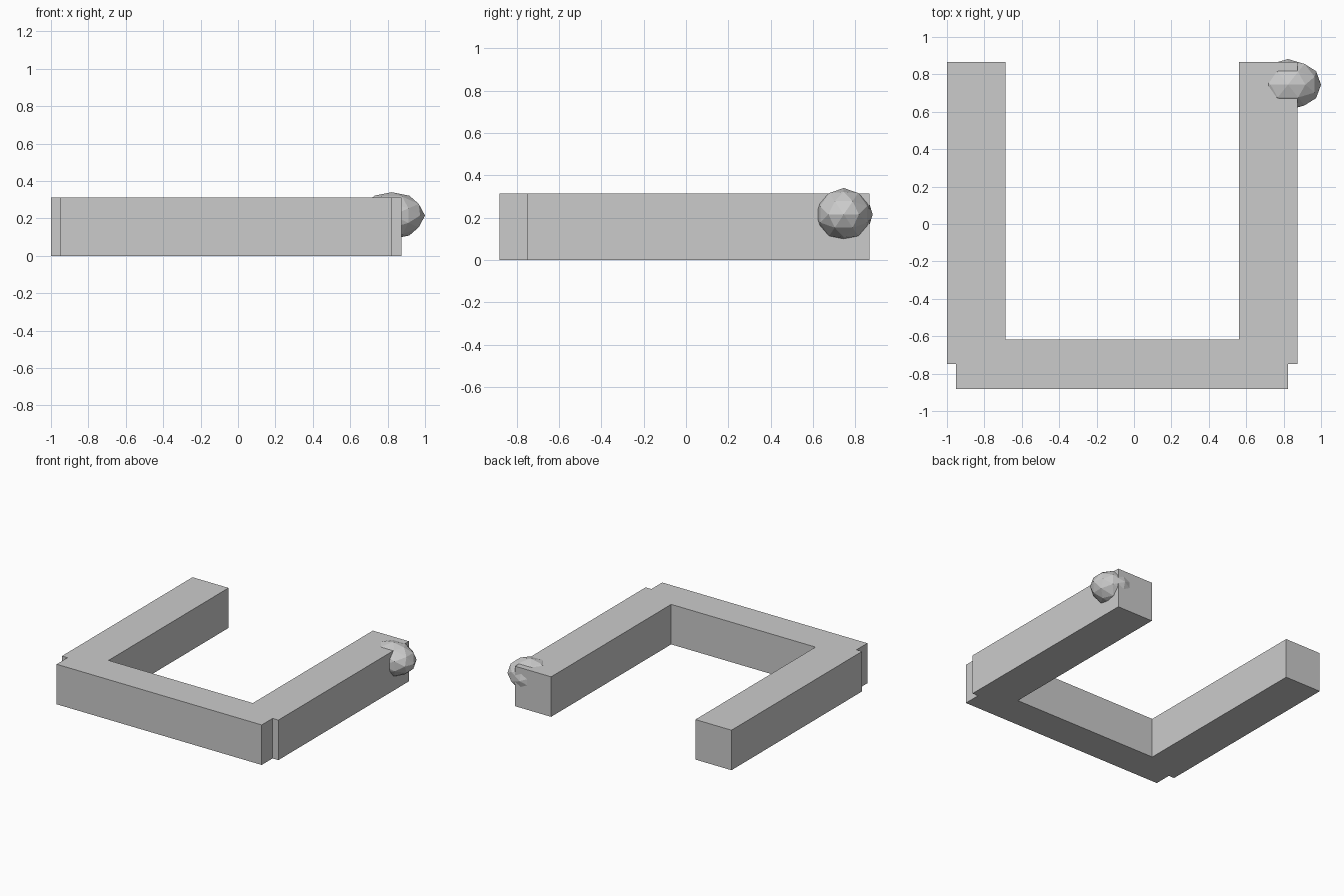
import bpy, bmesh
from itertools import combinations
from mathutils import Vector

if "Cube" in bpy.data.objects:
    bpy.data.objects.remove(bpy.data.objects["Cube"])

HEIGHT = 0.313


def finish(bm, name):
    mesh = bpy.data.meshes.new(name)
    bmesh.ops.recalc_face_normals(bm, faces=bm.faces)
    bm.to_mesh(mesh)
    bm.free()
    obj = bpy.data.objects.new(name, mesh)
    bpy.context.collection.objects.link(obj)
    return obj


def box(name, lo, hi):
    lo, hi = Vector(lo), Vector(hi)
    bm = bmesh.new()
    bmesh.ops.create_cube(bm, size=1)
    bmesh.ops.scale(bm, vec=hi - lo, verts=bm.verts)
    bmesh.ops.translate(bm, vec=(lo + hi) / 2, verts=bm.verts)
    return finish(bm, name)


def faceted_ball(name, centre, radii):
    # Icosahedron aligned to the axes, split once into 80 flat faces
    a, b = 1.0, (1 + 5 ** 0.5) / 2
    corners = []
    for s in (-a, a):
        for t in (-b, b):
            corners += [Vector((s, 0, t)), Vector((t, s, 0)), Vector((0, t, s))]
    middles = [(p + q) / 2 for p, q in combinations(corners, 2)
               if (p - q).length < 2.1]
    bm = bmesh.new()
    for p in corners + middles:
        n = p.normalized()
        bm.verts.new([c + r * k for c, r, k in zip(centre, radii, n)])
    bmesh.ops.convex_hull(bm, input=bm.verts)
    return finish(bm, name)


# Two side arms
for name, x in (("left_arm", -1.0), ("right_arm", 0.561)):
    box(name, (x, -0.748, 0), (x + 0.312, 0.866, HEIGHT))

# Front bar joining the arms
box("front_bar", (-0.952, -0.882, 0), (0.823, -0.618, HEIGHT))

# Knob sunk into the end of the right arm
faceted_ball("end_knob", (0.823, 0.745, 0.215), (0.177, 0.137, 0.125))
